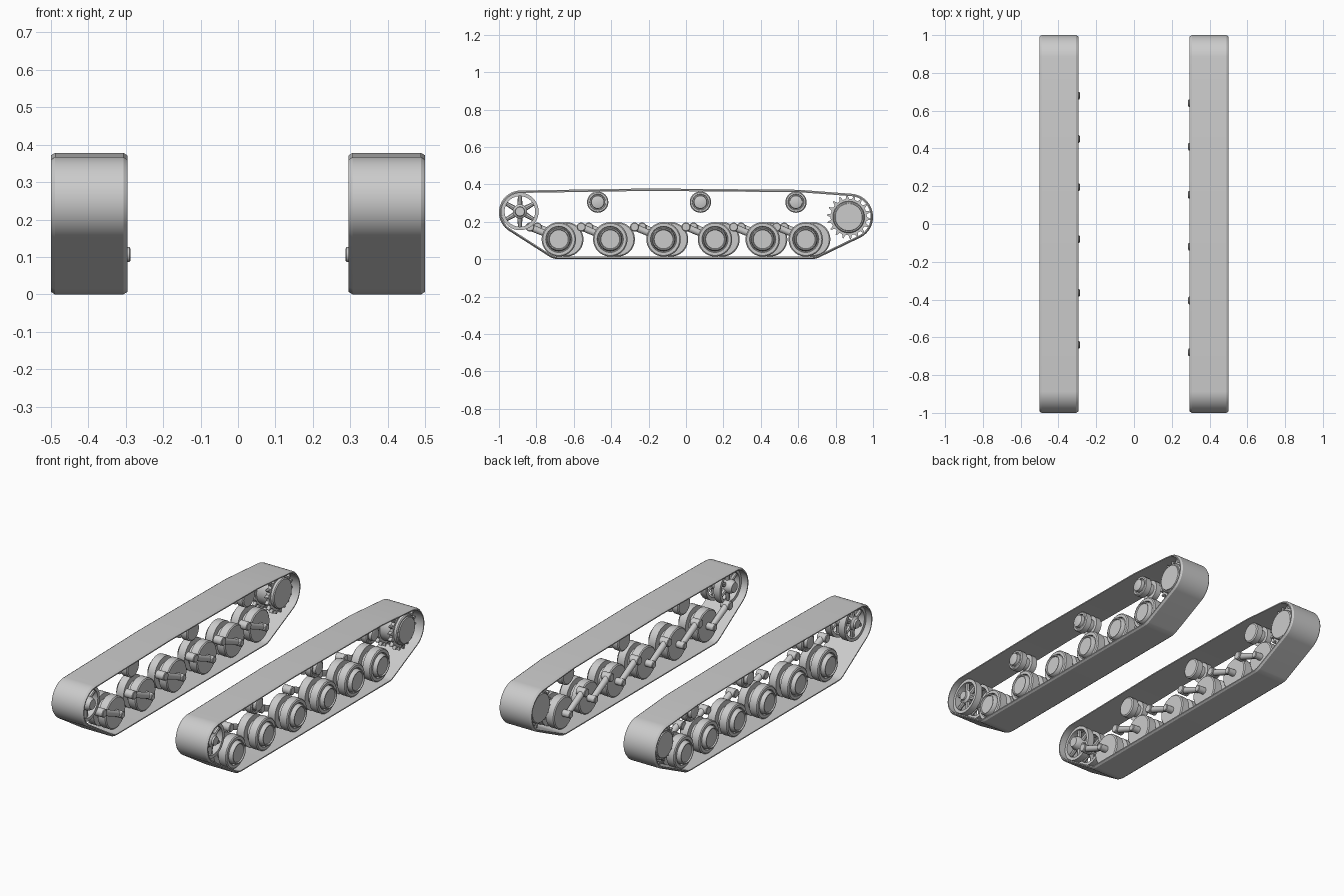
import bpy, bmesh, math
from mathutils import Vector

if "Cube" in bpy.data.objects:
    bpy.data.objects.remove(bpy.data.objects["Cube"])

steel = bpy.data.materials.new("plain grey")
steel.use_nodes = True
GREY = (0.6, 0.6, 0.6, 1)
steel.diffuse_color = GREY
steel.node_tree.nodes["Principled BSDF"].inputs["Base Color"].default_value = GREY

TAU = 2 * math.pi


def finish(bm, name, angle=35):
    bmesh.ops.recalc_face_normals(bm, faces=bm.faces)
    mesh = bpy.data.meshes.new(name)
    bm.to_mesh(mesh)
    bm.free()
    ob = bpy.data.objects.new(name, mesh)
    bpy.context.collection.objects.link(ob)
    mesh.materials.append(steel)
    bpy.ops.object.select_all(action='DESELECT')
    ob.select_set(True)
    bpy.context.view_layer.objects.active = ob
    bpy.ops.object.shade_smooth_by_angle(angle=math.radians(angle))
    return ob


def loft(bm, rings, closed=False):
    """Join matching rings of points into a skin, capped unless closed."""
    rows = [[bm.verts.new(p) for p in ring] for ring in rings]
    n = len(rows[0])
    pairs = list(zip(rows, rows[1:])) + ([(rows[-1], rows[0])] if closed else [])
    for a, b in pairs:
        for i in range(n):
            j = (i + 1) % n
            bm.faces.new((a[i], a[j], b[j], b[i]))
    if not closed:
        bm.faces.new(rows[0])
        bm.faces.new(rows[-1])


def lathe(bm, side, y, z, profile, closed=False, n=40):
    """Turn (distance from centre, radius) pairs about a crosswise axle."""
    loft(bm, [[(side * x, y + r * math.cos(TAU * i / n), z + r * math.sin(TAU * i / n))
               for i in range(n)] for x, r in profile], closed)


def rod(bm, a, b, r1, r2, n=16):
    """Tapered rod between two points."""
    a, b = Vector(a), Vector(b)
    q = (b - a).to_track_quat('Z', 'Y')
    loft(bm, [[c + q @ Vector((r * math.cos(TAU * i / n), r * math.sin(TAU * i / n), 0))
               for i in range(n)] for c, r in ((a, r1), (b, r2))])


# Circles (y, z, radius) that the track belt wraps around
WRAP = [(-0.883, 0.25, 0.117), (-0.2, 0.258, 0.12), (0.6, 0.251, 0.12),
        (0.876, 0.226, 0.124), (0.67, 0.1, 0.1), (-0.68, 0.1, 0.1)]


def belt_outline(x, inset, n=160):
    ring = []
    for i in range(n):
        d = Vector((math.cos(TAU * i / n), math.sin(TAU * i / n)))
        y, z, r = max(WRAP, key=lambda c: c[0] * d.x + c[1] * d.y + c[2])
        ring.append((x, y + (r - inset) * d.x, z + (r - inset) * d.y))
    return ring


def track_belt(side, tag):
    bm = bmesh.new()
    section = [(0.295, 0.013), (0.295, 0.007), (0.306, 0), (0.489, 0),
               (0.5, 0.007), (0.5, 0.013)]
    loft(bm, [belt_outline(side * x, t) for x, t in section], closed=True)
    finish(bm, tag + "_track_belt", 25)


def road_wheel(side, y, tag):
    z = 0.106
    bm = bmesh.new()
    # Paired tyres, with a stepped cap on the outer face
    lathe(bm, side, y, z, [(0.335, 0.086), (0.34, 0.092), (0.385, 0.092), (0.385, 0.06),
                           (0.415, 0.06), (0.415, 0.092), (0.46, 0.092), (0.465, 0.086),
                           (0.465, 0.07), (0.455, 0.067), (0.455, 0.064), (0.48, 0.062),
                           (0.485, 0.058), (0.485, 0.053), (0.478, 0.05)])
    finish(bm, tag + "_road_wheel")
    # Trailing arm from the axle up to its pivot
    bm = bmesh.new()
    py, pz = y - 0.155, 0.172
    lathe(bm, side, y, z, [(0.287, 0.016), (0.29, 0.02), (0.34, 0.02)], n=20)
    lathe(bm, side, py, pz, [(0.296, 0.02), (0.299, 0.024), (0.35, 0.024), (0.353, 0.02)], n=20)
    rod(bm, (side * 0.312, y, z), (side * 0.322, py, pz), 0.016, 0.019)
    finish(bm, tag + "_suspension_arm")


def return_roller(side, y, tag):
    bm = bmesh.new()
    lathe(bm, side, y, 0.305, [(0.34, 0.05), (0.345, 0.057), (0.38, 0.057), (0.38, 0.036),
                               (0.415, 0.036), (0.415, 0.057), (0.45, 0.057), (0.455, 0.052),
                               (0.455, 0.043), (0.448, 0.041), (0.448, 0.036),
                               (0.468, 0.034), (0.47, 0.03)], n=32)
    finish(bm, tag + "_return_roller")


def idler(side, tag):
    y, z = -0.888, 0.255
    bm = bmesh.new()
    # Two rims, each with six spokes, on a shared hub
    for x in (0.335, 0.425):
        lathe(bm, side, y, z, [(x, 0.1), (x + 0.04, 0.1), (x + 0.04, 0.082), (x, 0.082)], True)
        for k in range(6):
            d = Vector((0, math.cos(TAU * (k + 0.5) / 6), math.sin(TAU * (k + 0.5) / 6)))
            c = Vector((side * (x + 0.02), y, z))
            rod(bm, c + d * 0.02, c + d * 0.09, 0.015, 0.01, 8)
    lathe(bm, side, y, z, [(0.31, 0.028), (0.33, 0.038), (0.46, 0.038), (0.47, 0.026),
                           (0.48, 0.024)], n=24)
    finish(bm, tag + "_idler_wheel")


def sprocket(side, tag):
    y, z, teeth = 0.87, 0.225, 18
    bm = bmesh.new()
    lathe(bm, side, y, z, [(0.32, 0.08), (0.325, 0.085), (0.465, 0.085), (0.47, 0.08),
                           (0.47, 0.074), (0.476, 0.072)])
    # Two toothed rings
    for x in (0.34, 0.43):
        rings = []
        for xx in (x, x + 0.02):
            ring = []
            for k in range(teeth):
                for f, r in ((0, 0.097), (0.45, 0.097), (0.65, 0.117), (0.8, 0.117)):
                    t = TAU * (k + f) / teeth
                    ring.append((side * xx, y + r * math.cos(t), z + r * math.sin(t)))
            rings.append(ring)
        loft(bm, rings)
    finish(bm, tag + "_drive_sprocket")


# The right-hand wheels sit slightly further back than the left-hand ones
for side, tag, shift in ((1, "left", 0), (-1, "right", 0.04)):
    track_belt(side, tag)
    idler(side, tag)
    sprocket(side, tag)
    for y in (-0.68, -0.405, -0.12, 0.155, 0.41, 0.64):
        road_wheel(side, y + shift, tag)
    for y in (-0.472, 0.077, 0.588):
        return_roller(side, y, tag)
